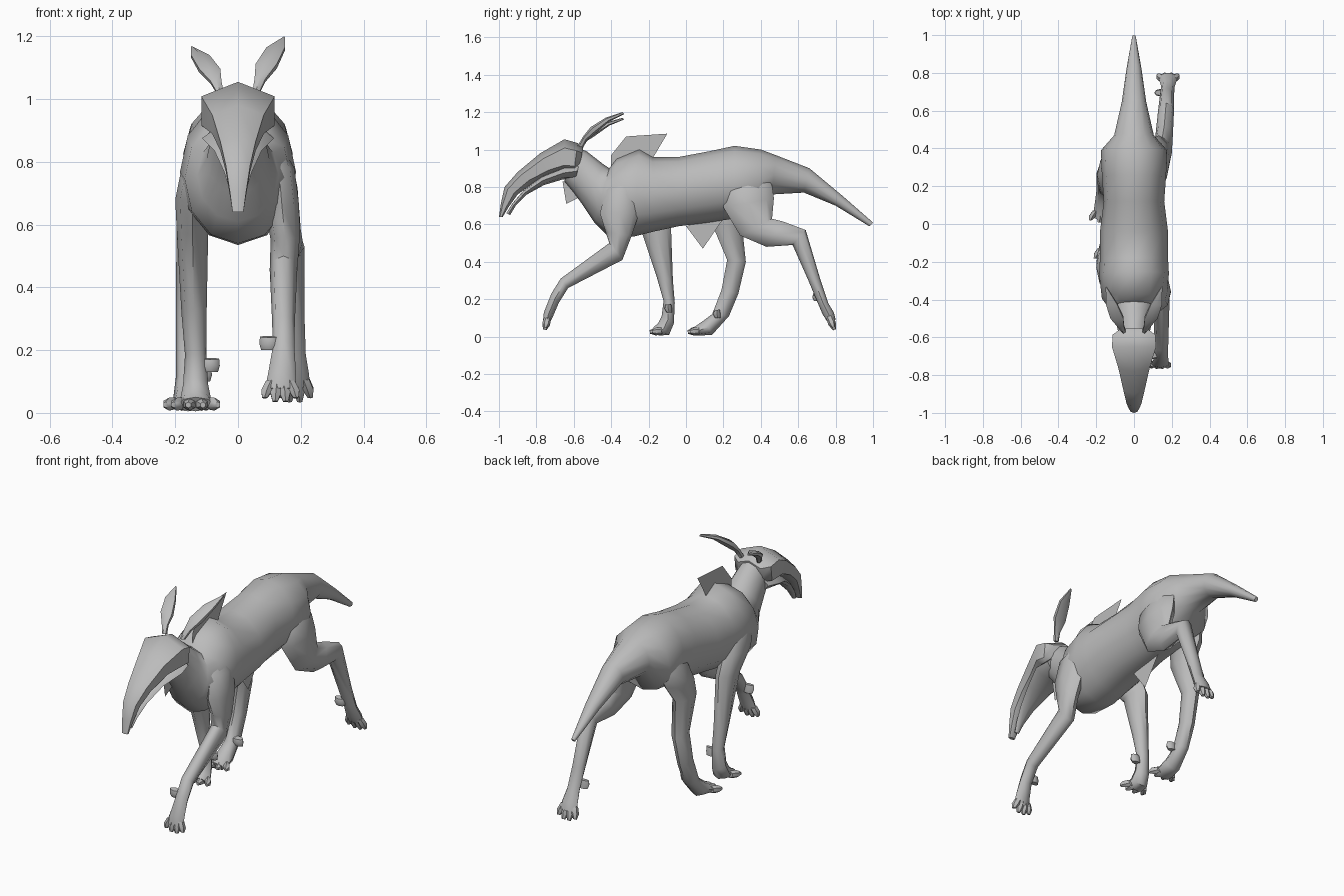
import bpy
import bmesh
import math
from mathutils import Vector

cube = bpy.data.objects.get("Cube")
if cube:
    bpy.data.objects.remove(cube, do_unlink=True)

UNIT = 0.01  # every measurement below is in hundredths

grey = bpy.data.materials.new("soft_grey")
grey.use_nodes = True
grey.diffuse_color = (0.5, 0.5, 0.5, 1)
grey.node_tree.nodes["Principled BSDF"].inputs["Base Color"].default_value = grey.diffuse_color


def finish(name, bm, sharp_angle=50):
    """Turn a bmesh into a named, smooth shaded grey object."""
    mesh = bpy.data.meshes.new(name)
    bm.to_mesh(mesh)
    bm.free()
    mesh.materials.append(grey)
    mesh.shade_smooth()
    mesh.set_sharp_from_angle(angle=math.radians(sharp_angle))
    part = bpy.data.objects.new(name, mesh)
    bpy.context.collection.objects.link(part)


def loft(name, stations, sides=8):
    """Skin oval rings; a station is two side-profile points (y, z), then x and half width."""
    bm = bmesh.new()
    rings = []
    for y_a, z_a, y_b, z_b, x, width in stations:
        edge_a, edge_b = Vector((x, y_a, z_a)), Vector((x, y_b, z_b))
        middle, reach = (edge_a + edge_b) / 2, (edge_a - edge_b) / 2
        ring = []
        for k in range(sides):
            angle = math.tau * k / sides
            point = middle + reach * math.cos(angle)
            point.x += width * math.sin(angle)
            ring.append(bm.verts.new(point * UNIT))
        rings.append(ring)
    for first, second in zip(rings, rings[1:]):
        for k in range(sides):
            j = (k + 1) % sides
            bm.faces.new((first[k], first[j], second[j], second[k]))
    bm.faces.new(rings[0])
    bm.faces.new(rings[-1])
    bmesh.ops.recalc_face_normals(bm, faces=bm.faces[:])
    finish(name, bm)


def centred(profile):
    """Place profile stations (y, z, y, z, width) on the middle plane."""
    return [(*row[:4], 0, row[4]) for row in profile]


def fin(name, outline):
    """Flat sheet standing on the middle plane."""
    bm = bmesh.new()
    bm.faces.new([bm.verts.new(Vector((0, y, z)) * UNIT) for y, z in outline])
    finish(name, bm)


def digit(name, points, thickness):
    """Stubby toe along three (x, y, z) points, pinched into a claw."""
    along = Vector(points[-1]) - Vector(points[0])
    normal = Vector((0, -along.z, along.y)).normalized()
    stations = []
    for point, size in zip(points, (1, 1.1, 0.5)):
        offset = normal * thickness * size
        a, b = Vector(point) + offset, Vector(point) - offset
        stations.append((a.y, a.z, b.y, b.z, point[0], thickness * size))
    loft(name, stations, 6)


def paw(name, x, spread, root, tip):
    """Four toes fanned from the root to the tip, both given as (y, z)."""
    root, tip = Vector(root), Vector(tip)
    for i in range(4):
        fan = i / 1.5 - 1
        end = root.lerp(tip, 1 - 0.2 * fan * fan)
        knuckle = root.lerp(end, 0.55)
        points = [(x + fan * spread * 0.6, *root),
                  (x + fan * spread * 0.85, *knuckle),
                  (x + fan * spread, *end)]
        digit(f"{name}_toe_{i + 1}", points, 1.9)


def dewclaw(name, x, y, z):
    """Small blunt side toe on the inner face of the ankle."""
    loft(name, [(y - 2, z + 2, y + 1, z + 2.5, x, 3),
                (y - 2.5, z, y + 1.5, z, x, 3.2),
                (y - 1.5, z - 2, y + 1.5, z - 2, x, 2.6)])


# Neck, torso and tail in one skin
loft("body", centred([
    (-60, 102, -65, 83, 7),
    (-53, 99, -60, 77, 8.5),
    (-44, 92, -55, 70, 10),
    (-41, 90, -49, 61, 13),
    (-37, 95, -42, 54, 17),
    (-25, 100, -28, 53.5, 18.5),
    (-18, 96, -18, 56, 18),
    (-4, 96, -4, 59, 18),
    (12, 99, 12, 61, 16),
    (26, 102, 25, 63, 17),
    (40, 100, 38, 65, 17.5),
    (48, 97, 46, 76, 10.5),
    (66, 90, 63, 77, 6.5),
    (84, 75, 80, 70, 4),
    (100, 61, 98, 59, 1),
]), 12)

# Skull with a ridged crown and long drooping snout
loft("head", centred([
    (-55, 101, -57, 90, 8),
    (-58, 103.5, -60, 87, 13),
    (-65, 105.5, -65, 87, 13.5),
    (-78, 98, -72, 86, 9.5),
    (-90, 88, -82, 82, 6.5),
    (-97, 80, -90, 76, 4.5),
    (-99, 71, -95, 69, 3),
    (-100, 64, -98, 64, 2),
]), 6)

# Thin lower jaw hanging just open
loft("lower_jaw", centred([
    (-57, 93, -59, 84, 10),
    (-65, 91, -66, 84, 11.5),
    (-77, 86, -76, 81, 7.5),
    (-87, 78, -85, 76, 4.5),
    (-93, 71, -91, 70, 2.5),
    (-96, 66, -94, 65, 1.2),
]))

# Leaf shaped ears, one a little lower
for side, lift in ((1, 1), (-1, 0.83)):
    ear = [(-58, 102, -55, 101, 5.5, 1.2),
           (-55, 107, -53, 105, 7, 2),
           (-51, 112, -48, 109, 9, 3.9),
           (-43, 117, -41, 115, 12, 3.4),
           (-34, 120, -33, 119, 14.7, 0.3)]
    loft("left_ear" if side > 0 else "right_ear",
         [(a, 102 + (b - 102) * lift, c, 102 + (d - 102) * lift, side * x, w)
          for a, b, c, d, x, w in ear], 6)

# Flat sheets on the back, throat and belly
fin("back_fin", [(-40, 91), (-40, 97), (-32, 107), (-10, 108.5), (-18, 95)])
fin("throat_fin", [(-66, 83), (-64, 71), (-56, 75), (-55, 82)])
fin("belly_fin", [(0, 59), (9, 47), (22, 66)])

# Left front leg, reaching forward
loft("left_front_leg", [
    (-37, 91, -28, 91, 7.5, 3),
    (-43, 78, -25, 78, 13, 5),
    (-46, 66, -25, 66, 14, 5.5),
    (-43, 56, -29, 54, 15, 4.6),
    (-41, 50, -34, 41, 14.5, 4.4),
    (-67, 31, -63, 26, 14.5, 3.6),
    (-72, 23, -68, 18, 14.5, 3.5),
    (-76, 13, -71, 11, 14, 4.5),
    (-76.5, 8, -73, 7, 13.5, 5),
])
paw("left_front", 13.5, 5, (-74, 10), (-75.5, 3.5))
dewclaw("left_front_dewclaw", 10, -69, 22)

# Right front leg, planted under the chest
loft("right_front_leg", [
    (-35, 91, -26, 91, -7.5, 3),
    (-38, 78, -18, 78, -13, 5),
    (-34, 68, -12, 68, -14.5, 5.5),
    (-24, 57, -8, 58, -14.5, 5),
    (-16, 33, -7, 30, -14, 4),
    (-12, 19, -6, 18, -13.5, 3.4),
    (-13, 11, -6.5, 7, -13.5, 4),
    (-15, 7, -9, 1, -13.5, 5),
    (-17.5, 5, -14.5, 0.5, -13.5, 5.5),
])
paw("right_front", -13.5, 7, (-13, 3), (-19.5, 2.5))
dewclaw("right_front_dewclaw", -9, -9, 15)

# Left hind leg, pushing off behind
loft("left_hind_leg", [
    (28, 91, 40, 90, 7, 4),
    (20, 78, 46, 81, 11.5, 6),
    (20, 69, 47, 74, 13, 6),
    (29, 54, 46, 63, 15, 5),
    (43, 48, 52, 61.5, 16, 4.6),
    (57, 49, 64, 57, 17, 4.2),
    (65, 31, 72, 30, 17.5, 3.7),
    (70, 19, 76, 18, 18, 3.6),
    (73, 12, 79, 13, 18, 4.6),
    (75.5, 8, 80, 9, 18, 5),
])
paw("left_hind", 18, 5, (76.5, 11), (79.5, 3.5))
dewclaw("left_hind_dewclaw", 14, 70, 21)

# Right hind leg, stepping under the belly
loft("right_hind_leg", [
    (26, 91, 38, 90, -7, 4),
    (18, 78, 40, 78, -11.5, 6),
    (15, 69, 37, 69, -13.5, 6),
    (14, 60, 30, 59, -14.5, 5),
    (22, 41, 32, 40, -15.5, 4.3),
    (19, 25, 28, 23, -16, 3.8),
    (14, 12, 23, 11, -16, 3.8),
    (10, 9, 14, 1, -16, 4.6),
    (5, 5.5, 7, 0.5, -16, 5.5),
    (2.5, 4.5, 4, 0.5, -16, 5.5),
])
paw("right_hind", -16, 7, (7, 3), (0.8, 2.5))
dewclaw("right_hind_dewclaw", -11.5, 17, 12)
